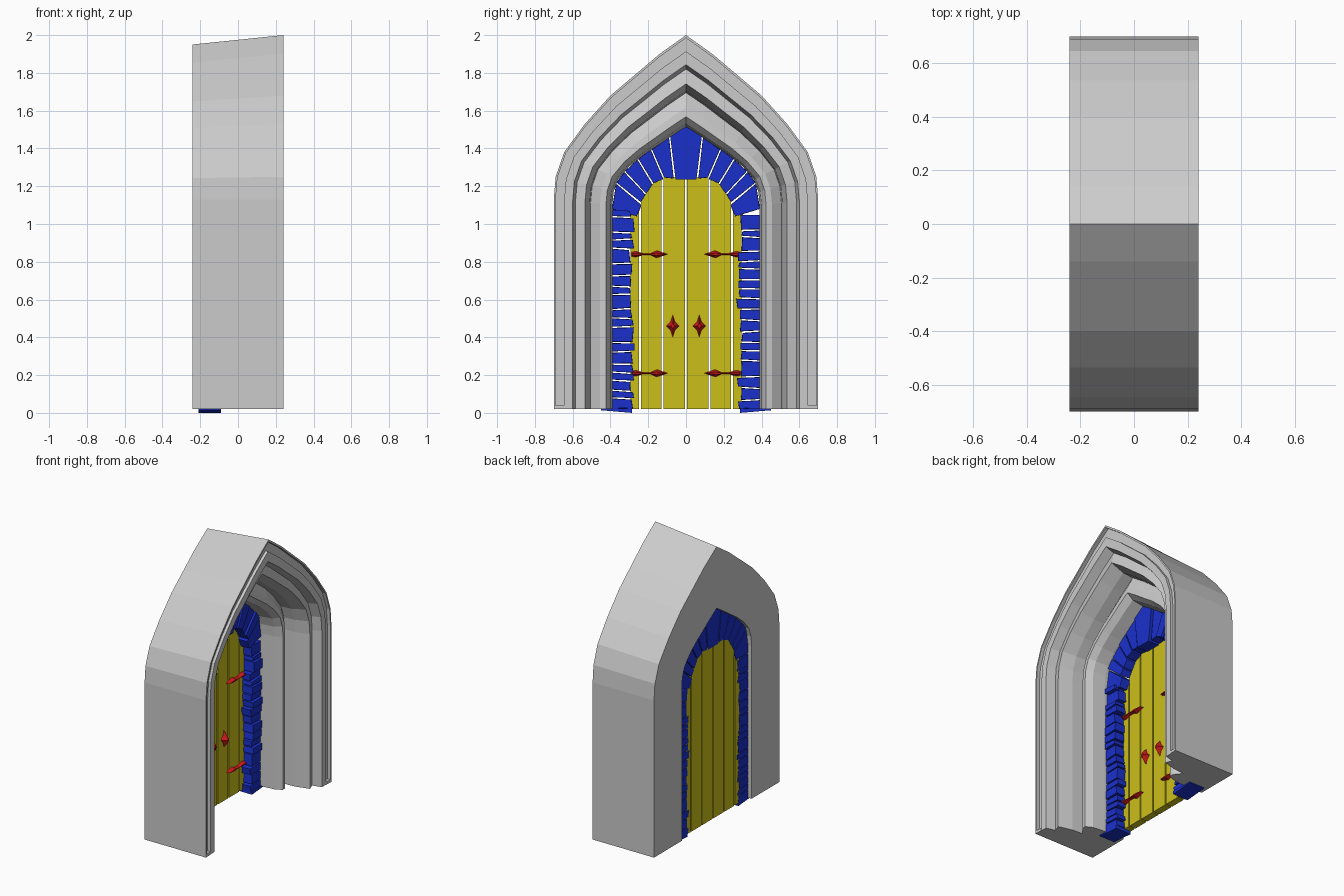
import bpy, bmesh, random

if "Cube" in bpy.data.objects:
    bpy.data.objects.remove(bpy.data.objects["Cube"])

random.seed(4)


def material(name, rgb):
    m = bpy.data.materials.new(name)
    m.diffuse_color = (*rgb, 1)
    m.use_nodes = True
    m.node_tree.nodes["Principled BSDF"].inputs["Base Color"].default_value = m.diffuse_color
    return m


blue = material("blue_stone", (0.01, 0.03, 0.6))
yellow = material("yellow_wood", (0.6, 0.52, 0.01))
red = material("red_iron", (0.6, 0.01, 0.01))


def finish(name, bm, mat=None):
    bmesh.ops.recalc_face_normals(bm, faces=bm.faces)
    me = bpy.data.meshes.new(name)
    bm.to_mesh(me)
    bm.free()
    ob = bpy.data.objects.new(name, me)
    bpy.context.collection.objects.link(ob)
    if mat:
        me.materials.append(mat)
    return ob


def add_prism(bm, pts, x0, x1, shrink=(1, 1)):
    """Extrude a (y, z) outline from x0 to x1, shrinking the front outline."""
    cy = sum(p[0] for p in pts) / len(pts)
    cz = sum(p[1] for p in pts) / len(pts)
    a = [bm.verts.new((x0, y, z)) for y, z in pts]
    b = [bm.verts.new((x1, cy + (y - cy) * shrink[0], cz + (z - cz) * shrink[1]))
         for y, z in pts]
    bm.faces.new(a)
    bm.faces.new(b[::-1])
    for i in range(len(a)):
        j = (i + 1) % len(a)
        bm.faces.new((a[i], a[j], b[j], b[i]))


def mirror(pts, s):
    return [(s * y, z) for y, z in pts]


# Stepped portal: every ring is a blend of the outer and inner arch curves
OUTER = [(.70, .02), (.70, 1.13), (.69, 1.25), (.645, 1.38), (.535, 1.53),
         (.40, 1.68), (.27, 1.79), (.14, 1.90), (0, 2.0)]
INNER = [(.39, .02), (.39, 1.10), (.383, 1.17), (.36, 1.235), (.30, 1.305),
         (.225, 1.365), (.15, 1.415), (.08, 1.463), (0, 1.515)]
PROFILE = [(.70, .24), (.69, .24), (.69, .215), (.645, .215), (.645, .235),
           (.60, .235), (.585, .17), (.535, .187), (.51, .09), (.505, .01),
           (.455, .05), (.424, .055), (.40, .01), (.39, -.08), (.39, -.24), (.70, -.24)]
bm = bmesh.new()
rings = []
for k, (w, x) in enumerate(PROFILE):
    t = (.70 - w) / .31
    half = [(a[0] + (b[0] - a[0]) * t, a[1] + (b[1] - a[1]) * t)
            for a, b in zip(OUTER, INNER)]
    if k == len(PROFILE) - 1:      # roof drops towards the back
        half = [(y, z if z < 1.13 else 1.13 + (z - 1.13) * .943) for y, z in half]
    path = half + mirror(half[-2::-1], -1)
    rings.append([bm.verts.new((x, y, z)) for y, z in path])
for i, r in enumerate(rings):
    q = rings[(i + 1) % len(rings)]
    for j in range(len(r) - 1):
        bm.faces.new((r[j], r[j + 1], q[j + 1], q[j]))
for end in (0, -1):
    bm.faces.new([r[end] for r in rings])
finish("portal_arch", bm)

# Small stops closing the foot of the rim channel
bm = bmesh.new()
for s in (1, -1):
    add_prism(bm, mirror([(.645, .02), (.69, .02), (.69, .04), (.645, .04)], s), .21, .238)
finish("channel_stop", bm)

# Jamb stones with uneven heights and inner edges
bm = bmesh.new()
for s in (1, -1):
    add_prism(bm, mirror([(.285, 0), (.45, .014), (.45, .022), (.285, .025)], s), -.21, -.09)
    z, tilt = .02, 0
    while z < 1.04:
        h = min(random.uniform(.04, .085), 1.08 - z)
        nt = random.uniform(-.008, .008)
        e = .283 + random.uniform(-.012, .012)
        add_prism(bm, mirror([(e, z + tilt + .004), (.395, z + .003), (.395, z + h - .003),
                              (e + random.uniform(-.008, .008), z + h + nt - .004)], s),
                  -.212, -.09 + random.uniform(-.01, .008), (.97, .95))
        z, tilt = z + h, nt
finish("jamb_stones", bm, blue)

# Arch stones and keystone
VOUSSOIRS = [[(.09, 1.46), (.18, 1.395), (.115, 1.245), (.065, 1.24)],
             [(.187, 1.395), (.252, 1.345), (.172, 1.215), (.12, 1.238)],
             [(.257, 1.34), (.322, 1.28), (.21, 1.16), (.177, 1.208)],
             [(.327, 1.275), (.368, 1.22), (.238, 1.115), (.214, 1.155)],
             [(.37, 1.213), (.392, 1.08), (.26, 1.04), (.235, 1.10)]]
bm = bmesh.new()
add_prism(bm, [(0, 1.515), (.084, 1.465), (.055, 1.235), (-.055, 1.235), (-.084, 1.465)],
          -.212, -.075)
for s in (1, -1):
    for v in VOUSSOIRS:
        add_prism(bm, mirror(v, s), -.212, -.09 + random.uniform(-.01, .01), (.98, .98))
finish("arch_stones", bm, blue)

# Door planks with narrow gaps and a rounded top
PLANKS = [[(.005, .02), (.119, .02), (.119, 1.247), (.005, 1.25)],
          [(.129, .02), (.238, .02), (.238, 1.125), (.18, 1.21), (.129, 1.243)],
          [(.248, .02), (.295, .02), (.295, 1.06), (.248, 1.115)]]
for s in (1, -1):
    for n, p in enumerate(PLANKS):
        bm = bmesh.new()
        add_prism(bm, mirror(p, s), -.21, -.16)
        finish(f"door_plank_{n}", bm, yellow)

# Hinge straps (double diamond) and diamond handles
STRAP = [(.29, .012), (.265, .016), (.225, .004), (.19, .004), (.155, .02), (.095, 0)]
strap = STRAP + [(y, -h) for y, h in STRAP[-2::-1]]
bm = bmesh.new()
for s in (1, -1):
    for z in (.84, .21):
        add_prism(bm, mirror([(y, z + h) for y, h in strap], s), -.162, -.135, (.94, .3))
finish("hinge_straps", bm, red)

bm = bmesh.new()
for s in (1, -1):
    add_prism(bm, [(s * .07 + dy, .46 + dz) for dy, dz in
                   ((.035, 0), (.012, .025), (0, .06), (-.012, .025),
                    (-.035, 0), (-.012, -.025), (0, -.06), (.012, -.025))],
              -.162, -.125, (.3, .3))
finish("door_handles", bm, red)
